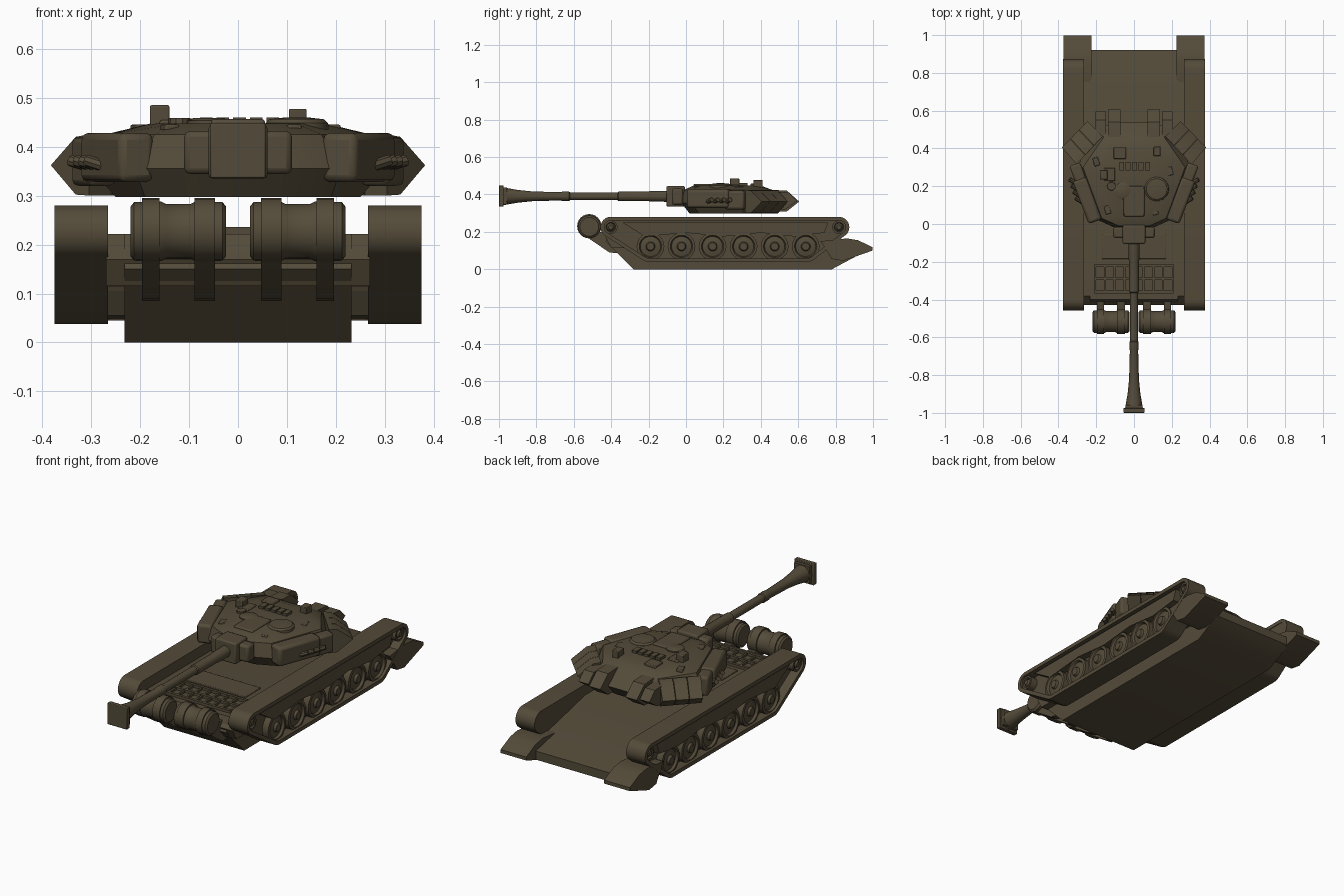
import bpy, bmesh, math
from mathutils import Vector, Matrix

cube = bpy.data.objects.get("Cube")
if cube:
    bpy.data.objects.remove(cube, do_unlink=True)

olive = bpy.data.materials.new("olive_drab")
olive.use_nodes = True
COLOUR = (0.088, 0.070, 0.041, 1)
olive.diffuse_color = COLOUR
bsdf = next(n for n in olive.node_tree.nodes if n.type == 'BSDF_PRINCIPLED')
bsdf.inputs["Base Color"].default_value = COLOUR
bsdf.inputs["Roughness"].default_value = 0.9
parts = []


def finish(name, bm, bevel=0):
    bmesh.ops.recalc_face_normals(bm, faces=bm.faces)
    mesh = bpy.data.meshes.new(name)
    bm.to_mesh(mesh)
    bm.free()
    mesh.materials.append(olive)
    ob = bpy.data.objects.new(name, mesh)
    bpy.context.collection.objects.link(ob)
    if bevel:
        mod = ob.modifiers.new("Bevel", 'BEVEL')
        mod.width, mod.segments = bevel, 2
    parts.append(ob)
    return ob


def loft(name, rings, caps=True, closed=False, bevel=0):
    """Skin a list of equal-length rings of 3D points."""
    bm = bmesh.new()
    loops = [[bm.verts.new(p) for p in ring] for ring in rings]
    pairs = list(zip(loops, loops[1:]))
    if closed:
        pairs.append((loops[-1], loops[0]))
    for a, b in pairs:
        for i in range(len(a)):
            j = (i + 1) % len(a)
            bm.faces.new((a[i], a[j], b[j], b[i]))
    if caps and not closed:
        bm.faces.new(loops[0])
        bm.faces.new(loops[-1])
    return finish(name, bm, bevel)


def side_prism(name, profile, x0, x1, bevel=0):
    return loft(name, [[(x, y, z) for y, z in profile] for x in (x0, x1)], bevel=bevel)


def box(name, centre, size, turn=0, bevel=0):
    bm = bmesh.new()
    m = Matrix.Translation(centre) @ Matrix.Rotation(turn, 4, 'Z') @ Matrix.Diagonal((*size, 1))
    bmesh.ops.create_cube(bm, size=1, matrix=m)
    return finish(name, bm, bevel)


def lathe(name, centre, axis, profile, n=20):
    """Revolve (offset along axis, radius) pairs."""
    q = Vector(axis).to_track_quat('Z', 'Y')
    rings = [[Vector(centre) + q @ Vector((r * math.cos(2 * math.pi * i / n),
              r * math.sin(2 * math.pi * i / n), d)) for i in range(n)] for d, r in profile]
    return loft(name, rings)


# Hull, deck plates and engine grille
side_prism("hull", [(-0.28, 0), (0.78, 0), (0.92, 0.075), (0.92, 0.12), (0.45, 0.222),
                    (-0.40, 0.222), (-0.43, 0.15)], -0.232, 0.232)
side_prism("sponsons", [(-0.40, 0.115), (0.80, 0.105), (0.90, 0.12), (0.45, 0.222),
                        (-0.38, 0.222), (-0.43, 0.17)], -0.27, 0.27)
box("engine_hatch", (0, -0.12, 0.222), (0.34, 0.13, 0.012), bevel=0.003)
for y in (-0.36, -0.29, -0.22):
    box("grille_rail", (0, y, 0.225), (0.42, 0.014, 0.022))
for i in range(9):
    box("grille_bar", (-0.205 + i * 0.05125, -0.29, 0.223), (0.01, 0.14, 0.02))

# Fuel drums with straps and brackets
for s, tag in ((1, "left"), (-1, "right")):
    lathe(tag + "_fuel_drum", (s * 0.122, -0.517, 0.227), (1, 0, 0),
          [(-0.098, 0.05), (-0.09, 0.06), (-0.035, 0.061), (-0.025, 0.056),
           (0.025, 0.056), (0.035, 0.061), (0.09, 0.06), (0.098, 0.05)], 24)
    for x, w in ((0.178, 0.036), (0.068, 0.042)):
        lathe(tag + "_drum_strap", (s * x, -0.517, 0.23), (1, 0, 0),
              [(-w / 2, 0.065), (w / 2, 0.065)], 24)
        side_prism(tag + "_drum_bracket", [(-0.36, 0.085), (-0.41, 0.09), (-0.52, 0.165),
                   (-0.46, 0.20), (-0.36, 0.20)], s * x - w / 2, s * x + w / 2)

# Running gear
CIRCLES = [((-0.402, 0.225), 0.055), ((0.818, 0.225), 0.055),
           ((-0.19, 0.115), 0.077), ((0.64, 0.115), 0.077)]


def belt_loop(inset, n=64):
    """Outline of a band stretched around the end and road wheels."""
    pts = []
    for i in range(n):
        a = 2 * math.pi * (i + 0.5) / n
        d = Vector((math.cos(a), math.sin(a)))
        c, r = max(CIRCLES, key=lambda k: d.dot(Vector(k[0])) + k[1])
        pts.append(Vector(c) + d * (r - inset))
    return pts


outer, inner = belt_loop(0), belt_loop(0.02)
for s, tag in ((1, "left"), (-1, "right")):
    a, b = s * 0.265, s * 0.375
    loft(tag + "_track_belt", [[(x, y, z) for y, z in ring] for x, ring in
         ((a, outer), (b, outer), (b, inner), (a, inner))], closed=True)
    side_prism(tag + "_track_core", belt_loop(0.016), s * 0.268, s * 0.325)
    for i in range(6):
        lathe(tag + "_road_wheel", (s * 0.325, -0.19 + i * 0.166, 0.122), (s, 0, 0),
              [(0, 0.074), (0.034, 0.074), (0.036, 0.06), (0.024, 0.054),
               (0.03, 0.025), (0.042, 0.02)], 20)
    for y in (-0.402, 0.818):
        lathe(tag + "_end_wheel", (s * 0.325, y, 0.225), (s, 0, 0),
              [(0, 0.036), (0.038, 0.036), (0.038, 0.026), (0.028, 0.022), (0.042, 0.012)], 16)
    side_prism(tag + "_side_skirt", [(-0.34, 0.25), (0.76, 0.25), (0.74, 0.195), (0.58, 0.175),
               (0.4, 0.195), (0.2, 0.175), (0, 0.195), (-0.22, 0.175)], s * 0.325, s * 0.364)
    # Mudguard wedge at the low end of the hull
    side_prism(tag + "_mudguard", [(0.72, 0.15), (0.86, 0.165), (0.92, 0.155), (0.998, 0.118),
               (0.998, 0.1), (0.84, 0.045), (0.78, 0.055)], s * 0.225, s * 0.374)

# Turret body: stacked mirrored outlines
HALF = {
    0.297: [(0.08, 0.02), (0.19, 0.07), (0.25, 0.3), (0.17, 0.47), (0.06, 0.49)],
    0.355: [(0.09, -0.025), (0.21, 0.03), (0.30, 0.3), (0.2, 0.51), (0.07, 0.54)],
    0.425: [(0.08, -0.01), (0.17, 0.03), (0.27, 0.3), (0.16, 0.46), (0.06, 0.46)],
    0.447: [(0.05, 0.04), (0.12, 0.08), (0.18, 0.28), (0.11, 0.39), (0.04, 0.4)],
}
loft("turret_body", [[(x, y, z) for x, y in h] + [(-x, y, z) for x, y in reversed(h)]
                     for z, h in HALF.items()])

# Wedge armour, stowage boxes and smoke tubes on both sides of the turret
for s, tag in ((1, "left"), (-1, "right")):
    ridge0, ridge1 = Vector((0.383, 0.405)), Vector((0.245, 0.545))
    in0, in1 = Vector((0.305, 0.315)), Vector((0.165, 0.465))
    for k in range(3):
        rings = []
        for t in (k / 3 + 0.006, (k + 1) / 3 - 0.006):
            r, i = ridge0.lerp(ridge1, t), in0.lerp(in1, t)
            lip = i.lerp(r, 0.35)
            rings.append([(s * r.x, r.y, 0.362), (s * lip.x, lip.y, 0.42), (s * i.x, i.y, 0.425),
                          (s * i.x, i.y, 0.30), (s * lip.x, lip.y, 0.302)])
        loft(tag + "_wedge_armour", rings)
    side_prism(tag + "_nose_wedge", [(0.45, 0.425), (0.54, 0.42), (0.605, 0.362), (0.54, 0.31),
               (0.45, 0.31)], s * 0.072, s * 0.138)
    side_prism(tag + "_nose_block", [(0.45, 0.415), (0.55, 0.41), (0.595, 0.365), (0.53, 0.32),
               (0.45, 0.32)], s * 0.148, s * 0.205)
    box(tag + "_stowage_box", (s * 0.247, 0.125, 0.378), (0.075, 0.24, 0.1), -s * 0.36, 0.014)
    box(tag + "_rear_bin", (s * 0.295, 0.265, 0.37), (0.06, 0.11, 0.1), -s * 0.36, 0.012)
    for k in range(4):
        lathe(tag + "_smoke_tube", (s * (0.272 + 0.011 * k), 0.115 + 0.033 * k, 0.36),
              (s * 0.8, 0.5, 0.25), [(0, 0.012), (0.045, 0.012)], 8)

# Mantlet and gun
box("mantlet", (0, -0.055, 0.39), (0.12, 0.1, 0.11), bevel=0.008)
box("mantlet_collar", (0, -0.045, 0.388), (0.22, 0.06, 0.088), bevel=0.012)
lathe("gun_barrel", (0, 0, 0.39), (0, -1, 0),
      [(0.05, 0.03), (0.19, 0.028), (0.20, 0.026), (0.36, 0.026), (0.365, 0.021), (0.62, 0.021),
       (0.625, 0.025), (0.66, 0.025), (0.67, 0.022), (0.82, 0.026), (0.90, 0.034),
       (0.98, 0.048)], 16)
box("muzzle_plate", (0, -0.987, 0.392), (0.112, 0.025, 0.112), bevel=0.003)
box("muzzle_neck", (0, -0.968, 0.392), (0.09, 0.02, 0.09))

# Roof fittings
lathe("commander_cupola", (0.12, 0.185, 0.43), (0, 0, 1),
      [(0, 0.066), (0.018, 0.064), (0.026, 0.055), (0.03, 0.02)], 20)
lathe("gunner_hatch", (-0.06, 0.175, 0.435), (0, 0, 1),
      [(0, 0.045), (0.018, 0.044), (0.024, 0.03)], 16)
lathe("antenna_base", (-0.12, 0.2, 0.43), (0, 0, 1), [(0, 0.025), (0.028, 0.022)], 10)
box("sight_housing", (-0.16, 0.26, 0.45), (0.04, 0.05, 0.07), bevel=0.004)
box("sight_hood", (-0.13, 0.262, 0.438), (0.06, 0.07, 0.032), bevel=0.004)
box("periscope_box", (-0.075, 0.375, 0.44), (0.065, 0.06, 0.035), bevel=0.004)
box("roof_sight", (0.122, 0.385, 0.452), (0.036, 0.05, 0.05), bevel=0.003)
box("roof_ridge", (0, 0.12, 0.445), (0.11, 0.16, 0.022), bevel=0.006)
for k in range(5):
    box("roof_block", (-0.065 + k * 0.034, 0.305, 0.448), (0.026, 0.045, 0.024))
for x, y in ((-0.14, 0.075), (0.11, 0.07), (0.02, 0.07), (0.19, 0.28), (-0.2, 0.33)):
    box("periscope", (x, y, 0.432), (0.03, 0.045, 0.026), 0.3, 0.004)

# Smooth the rounded surfaces, keep hard edges
bpy.ops.object.select_all(action='DESELECT')
for ob in parts:
    ob.select_set(True)
bpy.context.view_layer.objects.active = parts[0]
bpy.ops.object.shade_smooth_by_angle(angle=math.radians(32))
